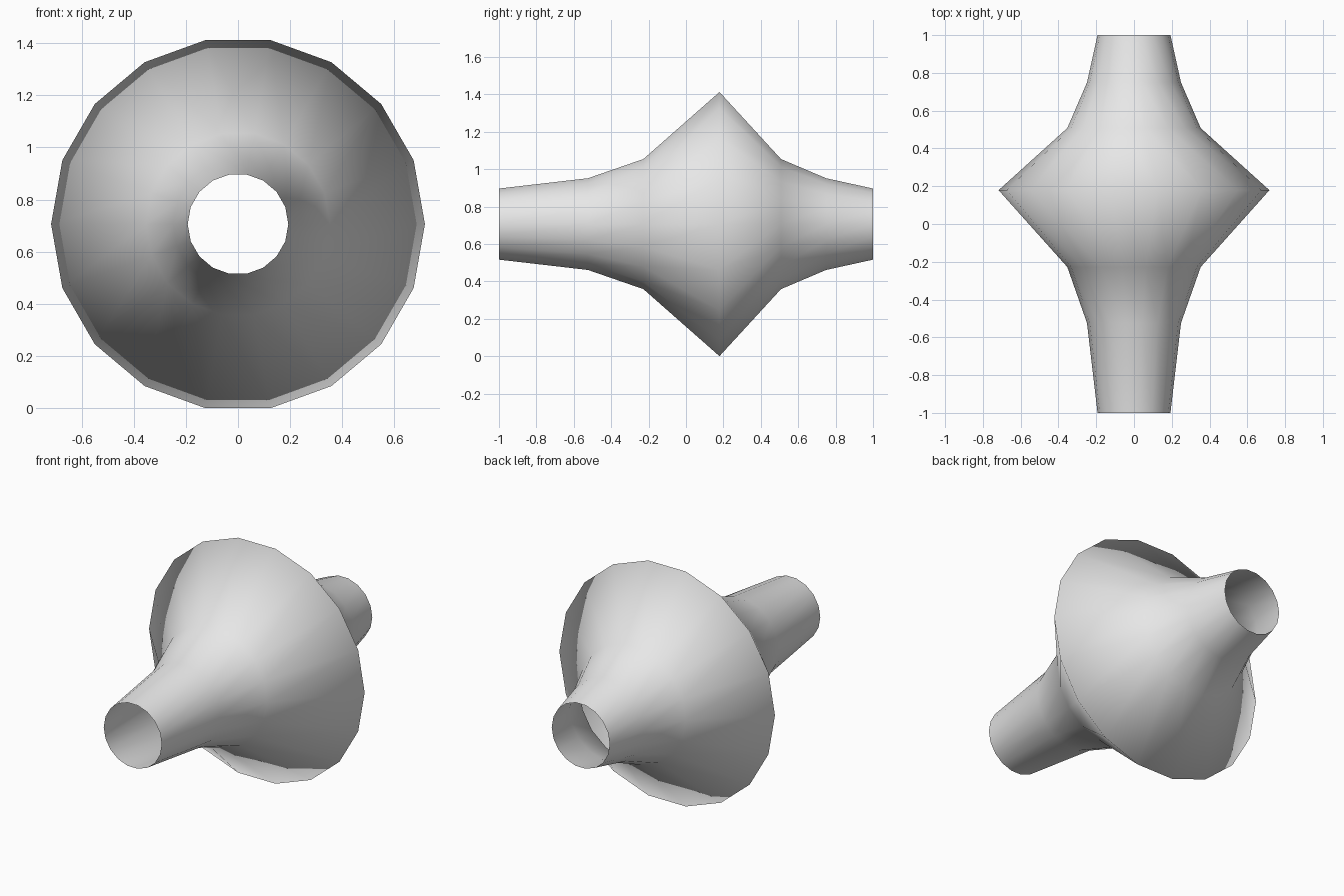
import bpy, bmesh
from math import sin, cos, radians

# Remove the default cube
cube = bpy.data.objects.get("Cube")
if cube:
    bpy.data.objects.remove(cube, do_unlink=True)

SIDES = 18
CENTRE_Z = 0.706

# Outline along the axis: (y, radius)
PROFILE = [(-1, 0.193), (-0.524, 0.249), (-0.228, 0.353), (0.179, 0.717),
           (0.508, 0.353), (0.749, 0.249), (1, 0.193)]

# Plain grey material
grey = bpy.data.materials.new("light_grey")
grey.use_nodes = True
grey.diffuse_color = (0.8, 0.8, 0.8, 1)
grey.node_tree.nodes["Principled BSDF"].inputs["Base Color"].default_value = grey.diffuse_color


def ring(bm, y, radius):
    """One loop of vertices around the y axis."""
    angles = [radians(360 * i / SIDES) for i in range(SIDES)]
    return [bm.verts.new((radius * cos(a), y, CENTRE_Z + radius * sin(a))) for a in angles]


# Open-ended flared tube, turned around the y axis
bm = bmesh.new()
rings = [ring(bm, y, r) for y, r in PROFILE]
for near, far in zip(rings, rings[1:]):
    for i in range(SIDES):
        j = (i + 1) % SIDES
        face = bm.faces.new((near[i], far[i], far[j], near[j]))
        face.smooth = True

# Make the normals point outwards
bm.normal_update()
bm.faces.ensure_lookup_table()
first = bm.faces[0]
middle = first.calc_center_median()
middle.z -= CENTRE_Z
middle.y = 0
if first.normal.dot(middle) < 0:
    bmesh.ops.reverse_faces(bm, faces=bm.faces[:])

mesh = bpy.data.meshes.new("flared_tube")
bm.to_mesh(mesh)
bm.free()
mesh.materials.append(grey)
tube = bpy.data.objects.new("flared_tube", mesh)
bpy.context.collection.objects.link(tube)
